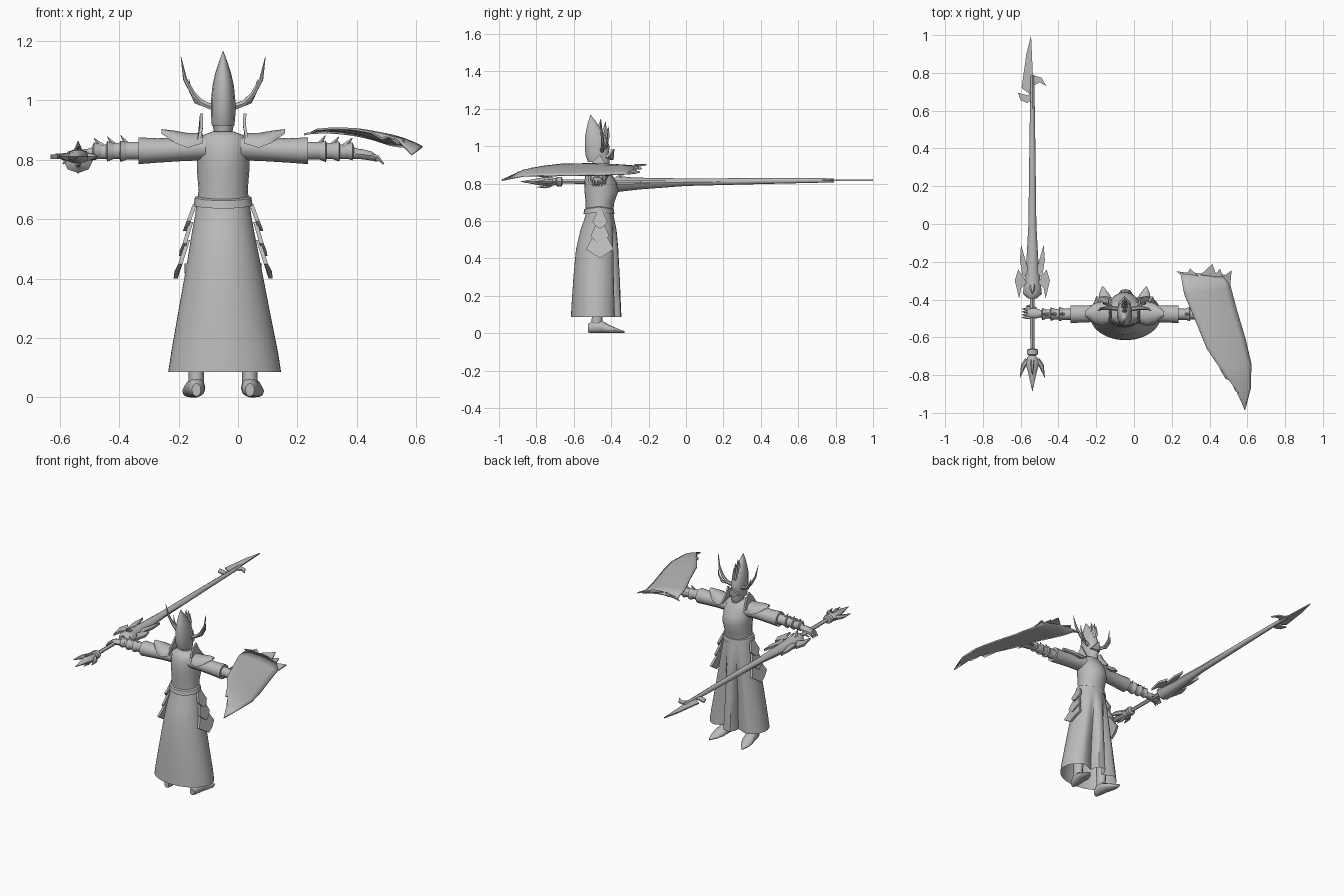
import bpy, math
from mathutils import Vector

CX, CY = -0.05, -0.465      # body axis
grey = bpy.data.materials.new("grey")
grey.diffuse_color = (0.5, 0.5, 0.5, 1)


def make(name, verts, faces):
    me = bpy.data.meshes.new(name)
    me.from_pydata([tuple(v) for v in verts], [], faces)
    me.materials.append(grey)
    ob = bpy.data.objects.new(name, me)
    bpy.context.collection.objects.link(ob)
    return ob


def skin(name, rings, caps=True):
    """Join closed rings of equal length."""
    n = len(rings[0])
    faces = [(i * n + j, i * n + (j + 1) % n, (i + 1) * n + (j + 1) % n, (i + 1) * n + j)
             for i in range(len(rings) - 1) for j in range(n)]
    if caps:
        faces += [tuple(reversed(range(n))), tuple(range((len(rings) - 1) * n, len(rings) * n))]
    ob = make(name, [v for r in rings for v in r], faces)
    import bmesh
    bm = bmesh.new()
    bm.from_mesh(ob.data)
    bmesh.ops.recalc_face_normals(bm, faces=bm.faces)
    bm.to_mesh(ob.data)
    bm.free()
    return ob


def tube(name, axis, stations, n=12, caps=True, shape=None):
    """Stations are (t, u, v, radius_u, radius_v) along an axis."""
    rings = []
    for t, u, v, ru, rv in stations:
        ring = []
        for j in range(n):
            a = 2 * math.pi * j / n
            k = shape(a, t) if shape else 1
            p, q = u + ru * k * math.cos(a), v + rv * k * math.sin(a)
            ring.append({'x': (t, p, q), 'y': (p, t, q), 'z': (p, q, t)}[axis])
        rings.append(ring)
    return skin(name, rings, caps)


def horn(name, pts, radii, n=6):
    """Sweep a tapering circle along a path."""
    pts, rings = [Vector(p) for p in pts], []
    for i, p in enumerate(pts):
        d = pts[min(i + 1, len(pts) - 1)] - pts[max(i - 1, 0)]
        q = d.to_track_quat('Z', 'Y')
        rings.append([p + q @ Vector((radii[i] * math.cos(2 * math.pi * j / n),
                                      radii[i] * math.sin(2 * math.pi * j / n), 0)) for j in range(n)])
    return skin(name, rings)


def plate(name, pts, thick):
    """Flat outline with a thickness vector."""
    h = Vector(thick) / 2
    return skin(name, [[Vector(p) - h for p in pts], [Vector(p) + h for p in pts]])


# Robe: open shell with two deep folds on the +y side
def folds(a, z):
    d = abs(math.degrees(a) - 90)
    return 1 - 0.42 * min(1, (0.64 - z) / 0.3) * math.exp(-((d - 24) / 10) ** 2)


tube("robe", 'z', [(0.085, -0.045, -0.48, 0.19, 0.135), (0.15, -0.045, -0.48, 0.18, 0.132),
                   (0.3, -0.047, -0.478, 0.152, 0.124), (0.45, -0.048, -0.475, 0.124, 0.113),
                   (0.55, -0.05, -0.468, 0.106, 0.097), (0.61, -0.05, -0.463, 0.095, 0.08),
                   (0.66, -0.05, -0.462, 0.088, 0.07)], 48, False, folds)
tube("torso", 'z', [(0.64, CX, -0.463, 0.088, 0.072), (0.70, CX, -0.46, 0.083, 0.077),
                    (0.76, CX, -0.452, 0.088, 0.091), (0.81, CX, -0.458, 0.088, 0.085),
                    (0.85, CX, -0.468, 0.088, 0.07), (0.88, CX, -0.47, 0.075, 0.055),
                    (0.895, CX, -0.465, 0.035, 0.035)], 20)
belt = tube("belt", 'z', [(0.652, CX, CY, 0.093, 0.077), (0.648, CX, CY, 0.099, 0.083),
                          (0.674, CX, CY, 0.095, 0.079), (0.678, CX, CY, 0.086, 0.072)], 24)
for v in belt.data.vertices:      # belt dips at front and back
    v.co.z -= 0.012 * abs(v.co.y - CY) / 0.08

# Head, helmet and crest
tube("head", 'z', [(0.86, CX, -0.46, 0.025, 0.03), (0.885, CX, -0.452, 0.03, 0.04),
                   (0.92, CX, -0.452, 0.036, 0.044), (0.96, CX, -0.46, 0.036, 0.05)], 12)
tube("helmet", 'z', [(0.915, CX, -0.475, 0.038, 0.05), (0.95, CX, -0.475, 0.041, 0.064),
                     (1.0, CX, -0.475, 0.041, 0.068), (1.05, CX, -0.484, 0.036, 0.058),
                     (1.09, CX, -0.492, 0.027, 0.042), (1.13, CX, -0.502, 0.014, 0.022),
                     (1.165, CX, -0.51, 0.001, 0.002)], 14)
for y, z in ((-0.43, 1.13), (-0.455, 1.145), (-0.415, 1.105)):
    horn("crest_spike", [(CX, y - 0.03, z - 0.1), (CX, y - 0.005, z - 0.05), (CX, y, z)], [0.022, 0.015, 0.001])
plate("brow_guard", [(CX - 0.035, -0.425, 0.94), (CX, -0.395, 0.925), (CX + 0.035, -0.425, 0.94),
                     (CX, -0.39, 0.985)], (0, 0.015, 0))

# Mirrored body parts
for s in (-1, 1):
    side = "right" if s > 0 else "left"

    def X(d):
        return CX + s * d

    horn(side + "_horn", [(X(0.03), -0.45, 0.975), (X(0.07), -0.445, 0.99), (X(0.1), -0.445, 1.02),
                          (X(0.128), -0.45, 1.07), (X(0.142), -0.46, 1.145)],
         [0.012, 0.011, 0.009, 0.007, 0.001])
    horn(side + "_horn_prong", [(X(0.06), -0.445, 0.985), (X(0.09), -0.425, 0.995), (X(0.11), -0.42, 1.03),
                                (X(0.115), -0.42, 1.07)], [0.009, 0.008, 0.005, 0.001])
    # Arm: sleeve, bracer, hand
    tube(side + "_sleeve", 'x', [(X(0.06), -0.47, 0.84, 0.055, 0.042), (X(0.14), -0.474, 0.835, 0.045, 0.04),
                                 (X(0.22), -0.476, 0.831, 0.045, 0.041), (X(0.285), -0.478, 0.83, 0.047, 0.045),
                                 (X(0.283), -0.478, 0.83, 0.03, 0.03)], 12)
    tube(side + "_forearm", 'x', [(X(0.27), -0.478, 0.83, 0.03, 0.032), (X(0.34), -0.478, 0.83, 0.029, 0.03),
                                  (X(0.42), -0.476, 0.825, 0.023, 0.024), (X(0.455), -0.475, 0.82, 0.018, 0.018)], 10)
    for d, r in ((0.32, 0.038), (0.365, 0.036), (0.41, 0.032)):
        tube(side + "_bracer_band", 'x', [(X(d), -0.477, 0.829, r * .75, r * .75),
                                          (X(d + 0.025), -0.477, 0.828, r, r),
                                          (X(d + 0.03), -0.477, 0.828, r * .6, r * .6)], 10)
        horn(side + "_bracer_spike", [(X(d), -0.477, 0.845), (X(d + 0.025), -0.477, 0.882 - (d - 0.32) * .1)],
             [0.013, 0.001])
    tube(side + "_hand", 'x', [(X(0.44), -0.475, 0.82, 0.018, 0.016), (X(0.47), -0.473, 0.818, 0.028, 0.018),
                               (X(0.50), -0.472, 0.812, 0.027, 0.016), (X(0.515), -0.472, 0.805, 0.02, 0.012)], 10)
    for k in range(4):
        y = -0.495 + k * 0.015
        horn(side + "_finger", [(X(0.495), y, 0.815), (X(0.52), y, 0.808), (X(0.54), y, 0.785)],
             [0.008, 0.008, 0.003])
    horn(side + "_thumb", [(X(0.47), -0.45, 0.815), (X(0.5), -0.432, 0.805), (X(0.52), -0.435, 0.795)],
         [0.01, 0.008, 0.003])
    # Shoulder pad and upright collar guard
    skin(side + "_shoulder_pad", [[(X(d), -0.475 + w * math.cos(a), z0 + h * math.sin(a))
         for a in [math.pi * (j / 8) for j in range(9)]]
         for d, w, z0, h in ((0.07, 0.05, 0.855, 0.035), (0.12, 0.065, 0.84, 0.05),
                             (0.16, 0.055, 0.855, 0.042), (0.208, 0.012, 0.888, 0.015))])
    plate(side + "_collar_guard", [(X(0.082), -0.53, 0.86), (X(0.072), -0.50, 0.915), (X(0.073), -0.46, 0.955),
                                   (X(0.072), -0.435, 0.91), (X(0.082), -0.4, 0.86)], (0.01, 0, 0))
    # Layered hip guards
    for w, top, bot, d0, d1 in ((0.04, 0.65, 0.56, 0.095, 0.128), (0.05, 0.59, 0.475, 0.108, 0.142),
                                (0.075, 0.53, 0.4, 0.118, 0.16)):
        m = top + (bot - top) * 0.62
        dm = d0 + (d1 - d0) * 0.62
        plate(side + "_hip_guard", [(X(d0), -0.46 - w * .4, top), (X(dm), -0.46 - w, m),
                                    (X(d1 * .98), -0.46 - w * .5, m - 0.025), (X(d1), -0.46, bot),
                                    (X(d1 * .98), -0.46 + w * .5, m - 0.025), (X(dm), -0.46 + w, m),
                                    (X(d0), -0.46 + w * .4, top)], (0.014, 0, 0))
    # Leg and pointed shoe
    lx = X(0.09)
    tube(side + "_leg", 'z', [(0.02, lx, -0.48, 0.026, 0.033), (0.08, lx, -0.475, 0.026, 0.03),
                              (0.2, lx, -0.47, 0.034, 0.036), (0.45, lx, -0.465, 0.04, 0.05)], 10)
    tube(side + "_shoe", 'y', [(-0.525, lx, 0.025, 0.015, 0.022), (-0.50, lx, 0.033, 0.028, 0.033),
                               (-0.45, lx + s * .004, 0.033, 0.034, 0.033),
                               (-0.41, lx + s * .01, 0.022, 0.038, 0.022),
                               (-0.37, lx + s * .018, 0.013, 0.027, 0.013),
                               (-0.33, lx + s * .026, 0.006, 0.003, 0.005)], 12)

# Lance
LX, LZ = -0.538, 0.81
tube("lance_shaft", 'y', [(-0.7, LX, LZ, 0.011, 0.011), (-0.36, LX, LZ, 0.012, 0.012)], 8)
tube("lance_guard", 'y', [(-0.395, LX, 0.80, 0.022, 0.022), (-0.37, LX, 0.797, 0.05, 0.042),
                          (-0.33, LX, 0.797, 0.046, 0.038), (-0.24, LX, 0.8, 0.034, 0.031),
                          (0.0, LX, 0.807, 0.021, 0.02), (0.4, LX, 0.813, 0.016, 0.016),
                          (0.79, LX, 0.817, 0.01, 0.011)], 8)
tube("lance_pommel", 'y', [(-0.66, LX, LZ, 0.014, 0.014), (-0.665, LX, LZ, 0.029, 0.026),
                           (-0.69, LX, LZ, 0.029, 0.026), (-0.695, LX, LZ, 0.018, 0.018),
                           (-0.73, LX, LZ, 0.04, 0.026), (-0.78, LX, LZ, 0.024, 0.02),
                           (-0.885, LX, LZ, 0.001, 0.001)], 8)
for s in (-1, 1):
    horn("pommel_spike", [(LX + s * .025, -0.72, LZ), (LX + s * .048, -0.75, LZ), (LX + s * .066, -0.815, LZ)],
         [0.016, 0.013, 0.001])
    horn("pommel_side_spike", [(LX, -0.72, LZ + s * .02), (LX, -0.75, LZ + s * .028), (LX, -0.80, LZ + s * .03)],
         [0.01, 0.009, 0.001])
    plate("guard_rear_fin", [(LX + s * .03, -0.31, LZ), (LX + s * .075, -0.24, LZ), (LX + s * .093, -0.30, LZ),
                             (LX + s * .07, -0.395, LZ), (LX + s * .06, -0.34, LZ)], (0, 0, 0.014))
    plate("guard_front_fin", [(LX + s * .02, -0.25, LZ), (LX + s * .06, -0.11, LZ), (LX + s * .066, -0.19, LZ),
                              (LX + s * .05, -0.29, LZ)], (0, 0, 0.014))
    horn("guard_spike", [(LX, -0.33, 0.8 + s * .02), (LX, -0.37, 0.808 + s * .055)], [0.02, 0.001])
plate("lance_blade", [(-0.545, 1.0, 0.817), (-0.57, 0.9, 0.817), (-0.595, 0.72, 0.817), (-0.555, 0.69, 0.817),
                      (-0.535, 0.78, 0.817)], (0, 0, 0.008))
plate("blade_hook_left", [(-0.53, 0.73, 0.817), (-0.56, 0.68, 0.817), (-0.615, 0.695, 0.817),
                          (-0.6, 0.655, 0.817), (-0.565, 0.64, 0.817), (-0.53, 0.67, 0.817)], (0, 0, 0.008))
plate("blade_hook_right", [(-0.545, 0.79, 0.817), (-0.49, 0.775, 0.817), (-0.463, 0.73, 0.817),
                           (-0.5, 0.75, 0.817), (-0.535, 0.73, 0.817)], (0, 0, 0.008))

# Wing shield: thin arched sheet lofted between its two long edges
left = [(0.245, -0.255, 0.89), (0.265, -0.37, 0.90), (0.32, -0.5, 0.905), (0.385, -0.66, 0.903),
        (0.46, -0.77, 0.89), (0.535, -0.87, 0.87), (0.578, -0.965, 0.825)]
right = [(0.5, -0.27, 0.855), (0.513, -0.34, 0.85), (0.545, -0.46, 0.845), (0.59, -0.61, 0.843),
         (0.62, -0.74, 0.842), (0.617, -0.87, 0.84), (0.586, -0.985, 0.817)]
N = 8
verts = []
for a, b in zip(left, right):
    a, b = Vector(a), Vector(b)
    for j in range(N + 1):
        t = j / N
        verts.append(a.lerp(b, t) + Vector((0, 0, 0.07 * (b - a).length * 4 * t * (1 - t) * 0.75)))
wing = make("wing_shield", verts, [(i * (N + 1) + j, (i + 1) * (N + 1) + j, (i + 1) * (N + 1) + j + 1,
                                    i * (N + 1) + j + 1) for i in range(6) for j in range(N)])
mod = wing.modifiers.new("thickness", 'SOLIDIFY')
mod.thickness, mod.offset = 0.008, 0
# Jagged tips along the short edge and trailing edge
for a, b, tip in (((0.25, -0.27, 0.89), (0.3, -0.26, 0.9), (0.222, -0.25, 0.885)),
                  ((0.28, -0.265, 0.895), (0.34, -0.275, 0.9), (0.297, -0.235, 0.9)),
                  ((0.35, -0.27, 0.9), (0.44, -0.28, 0.89), (0.415, -0.212, 0.9)),
                  ((0.42, -0.28, 0.89), (0.47, -0.28, 0.875), (0.456, -0.235, 0.88)),
                  ((0.47, -0.28, 0.87), (0.51, -0.32, 0.852), (0.517, -0.245, 0.86)),
                  ((0.45, -0.76, 0.89), (0.51, -0.83, 0.88), (0.485, -0.82, 0.87)),
                  ((0.51, -0.83, 0.875), (0.56, -0.9, 0.86), (0.537, -0.885, 0.855))):
    plate("wing_tip", [a, b, tip], (0, 0, 0.007))

# Smooth shading with sharp edges kept
for ob in bpy.data.objects:
    ob.select_set(True)
    bpy.context.view_layer.objects.active = ob
bpy.ops.object.shade_smooth_by_angle(angle=math.radians(45))
